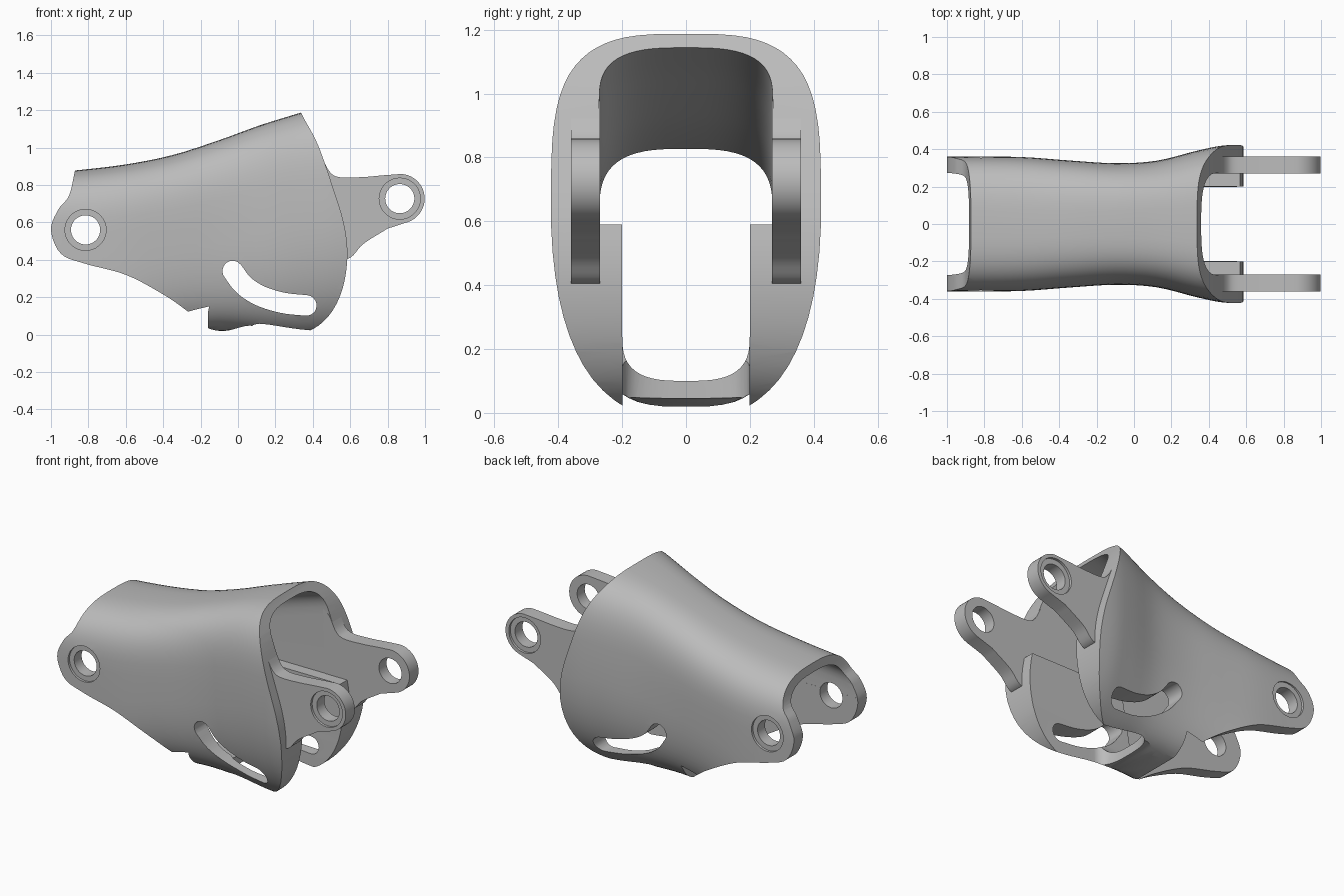
import bpy, bmesh, math
from mathutils import Vector

if "Cube" in bpy.data.objects:
    bpy.data.objects.remove(bpy.data.objects["Cube"], do_unlink=True)

grey = bpy.data.materials.new("plain grey")
grey.use_nodes = True
grey.diffuse_color = (0.5, 0.5, 0.5, 1)
grey.node_tree.nodes["Principled BSDF"].inputs["Base Color"].default_value = (0.5, 0.5, 0.5, 1)


def spline(points, steps=6):
    """Smooth open curve through points of any dimension."""
    pts = [Vector(p) for p in points]
    pts = [2 * pts[0] - pts[1]] + pts + [2 * pts[-1] - pts[-2]]
    out = []
    for a, b, c, d in zip(pts, pts[1:], pts[2:], pts[3:]):
        for i in range(steps):
            t = i / steps
            out.append((2 * b + (c - a) * t + (2 * a - 5 * b + 4 * c - d) * t ** 2
                        + (3 * b - a - 3 * c + d) * t ** 3) / 2)
    return out + [pts[-2]]


def arc(cx, cy, r, start, end, n=20):
    angles = [math.radians(start + (end - start) * i / n) for i in range(n + 1)]
    return [(cx + r * math.cos(a), cy + r * math.sin(a)) for a in angles]


def power(v, n):
    return math.copysign(abs(v) ** (2 / n), v)


def loft(name, rings):
    """Closed solid through rings of equal point count."""
    bm = bmesh.new()
    loops = [[bm.verts.new(p) for p in ring] for ring in rings]
    count = len(loops[0])
    for a, b in zip(loops, loops[1:]):
        for i in range(count):
            j = (i + 1) % count
            bm.faces.new((a[i], a[j], b[j], b[i]))
    bm.faces.new(loops[0])
    bm.faces.new(loops[-1])
    bmesh.ops.recalc_face_normals(bm, faces=bm.faces)
    mesh = bpy.data.meshes.new(name)
    bm.to_mesh(mesh)
    bm.free()
    mesh.materials.append(grey)
    obj = bpy.data.objects.new(name, mesh)
    bpy.context.collection.objects.link(obj)
    return obj


def prism(name, outline, axis, a, b):
    """Extrude an outline along x, y or z."""
    place = {"x": lambda p, d: (d, p[0], p[1]),
             "y": lambda p, d: (p[0], d, p[1]),
             "z": lambda p, d: (p[0], p[1], d)}[axis]
    return loft(name, [[place(p, d) for p in outline] for d in (a, b)])


def combine(obj, tool, operation="DIFFERENCE"):
    """Apply a boolean and discard its tool."""
    mod = obj.modifiers.new("cut", "BOOLEAN")
    mod.operation, mod.object, mod.solver = operation, tool, "EXACT"
    bpy.context.view_layer.update()
    result = bpy.data.meshes.new_from_object(
        obj.evaluated_get(bpy.context.evaluated_depsgraph_get()))
    obj.modifiers.clear()
    obj.data = result
    bpy.data.objects.remove(tool, do_unlink=True)


def finish(obj):
    bpy.ops.object.select_all(action="DESELECT")
    obj.select_set(True)
    bpy.context.view_layer.objects.active = obj
    bpy.ops.object.shade_smooth_by_angle(angle=math.radians(35))


def pivot_hole(obj, x, z, sides):
    """Through hole with a shallow outer counterbore."""
    combine(obj, prism("hole", arc(x, z, 0.078, 0, 350, 35), "y", -0.6, 0.6))
    for s in sides:
        combine(obj, prism("bore", arc(x, z, 0.11, 0, 350, 35), "y", s * 0.345, s * 0.6))


# Outer body stations: x, top, bottom, middle, half width, top and bottom squareness
stations = spline([
    (-1.08, 0.86, -0.10, 0.55, 0.36, 3, 4),
    (-0.85, 0.88, -0.10, 0.55, 0.36, 3, 4),
    (-0.60, 0.91, -0.06, 0.56, 0.358, 3, 3.8),
    (-0.35, 0.96, 0.00, 0.59, 0.34, 3, 3.4),
    (-0.10, 1.04, 0.02, 0.63, 0.325, 3.1, 3.2),
    (0.12, 1.12, 0.00, 0.67, 0.338, 3.3, 2.8),
    (0.33, 1.185, -0.03, 0.70, 0.39, 3.4, 2.5),
    (0.48, 1.23, -0.03, 0.70, 0.42, 3.4, 2.5),
    (0.65, 1.28, -0.03, 0.70, 0.425, 3.4, 2.5)], 4)


def body_ring(s, count=64):
    x, top, bottom, mid, width, n_top, n_low = s
    ring = []
    for i in range(count):
        a = 2 * math.pi * i / count
        up = math.sin(a) >= 0
        n = n_top if up else n_low
        height = top - mid if up else mid - bottom
        ring.append((x, width * power(math.cos(a), n), mid + height * power(math.sin(a), n)))
    return ring


def arch_ring(s, width=0.272, floor=0.59):
    x, top = s[0], s[1] - 0.05
    curve = [(math.pi * i / 28) for i in range(29)]
    return ([(x, width, floor)]
            + [(x, width * power(math.cos(a), 3), top - 0.2 + 0.2 * power(math.sin(a), 3))
               for a in curve] + [(x, -width, floor)])


shell = loft("shell", [body_ring(s) for s in stations])

# Trim the shell to its side silhouette
edge = spline([(0.29, 1.32), (0.335, 1.19), (0.425, 1.02), (0.51, 0.78), (0.567, 0.59),
               (0.585, 0.42), (0.56, 0.25), (0.50, 0.12), (0.41, 0.035), (0.30, 0.003),
               (0.18, 0.025), (0.06, 0.048), (-0.07, 0.02), (-0.17, 0.04), (-0.27, 0.125),
               (-0.40, 0.215), (-0.60, 0.32), (-0.82, 0.38), (-0.947, 0.433), (-1.0, 0.56),
               (-0.96, 0.67), (-0.905, 0.74), (-0.875, 0.86), (-0.85, 1.0)], 5)
combine(shell, prism("silhouette", edge + [Vector((-0.8, 1.5)), Vector((0.27, 1.5))],
                     "y", -0.7, 0.7), "INTERSECT")

# Hollow: upper arch, rear bay, lower channel and open underside
combine(shell, loft("arch", [arch_ring(s) for s in stations]))
combine(shell, prism("bay", [(-1.2, 0.62), (-0.07, 0.62), (-0.12, 0.35), (-0.16, 0.12),
                             (-0.16, -0.3), (-1.2, -0.3)], "y", -0.2715, 0.2715))
channel = [(0.2 * power(math.cos(a), 3), 0.25 + 0.15 * power(math.sin(a), 3))
           for a in [math.pi * (1 + i / 24) for i in range(25)]]
combine(shell, prism("channel", channel + [(0.2, 0.65), (-0.2, 0.65)], "x", -0.3, 0.9))
mouth = [(0.14 + 0.1 * power(math.cos(a), 3), 0.199 * power(math.sin(a), 3))
         for a in [math.pi * (0.5 + i / 24) for i in range(25)]]
combine(shell, prism("mouth", mouth + [(0.9, -0.199), (0.9, 0.199)], "z", -0.3, 0.4))

# Curved guide slot through both sides
path = spline([(-0.028, 0.34), (0.03, 0.265), (0.12, 0.207), (0.24, 0.17), (0.365, 0.156)], 5)
upper, lower = [], []
for i, p in enumerate(path):
    d = (path[min(i + 1, len(path) - 1)] - path[max(i - 1, 0)]).normalized()
    side = Vector((-d.y, d.x)) * 0.055
    upper.append(p + side)
    lower.append(p - side)
slot = (upper + arc(path[-1].x, path[-1].y, 0.055, 78, -82, 10)
        + lower[::-1] + arc(path[0].x, path[0].y, 0.055, 220, 60, 10))
combine(shell, prism("slot", slot, "y", -0.7, 0.7))

pivot_hole(shell, -0.815, 0.56, (-1, 1))
finish(shell)

# Pair of hinge lugs
lug_outline = (spline([(0.42, 0.41), (0.585, 0.405), (0.67, 0.485), (0.80, 0.567)])
               + arc(0.866, 0.727, 0.132, -72, 88)
               + spline([(0.78, 0.852), (0.66, 0.842), (0.54, 0.842), (0.487, 0.875),
                         (0.445, 0.955), (0.40, 0.99)]))
for name, s in (("front_lug", -1), ("back_lug", 1)):
    lug = prism(name, lug_outline, "y", s * 0.27, s * 0.36)
    pivot_hole(lug, 0.865, 0.727, (s,))
    finish(lug)
